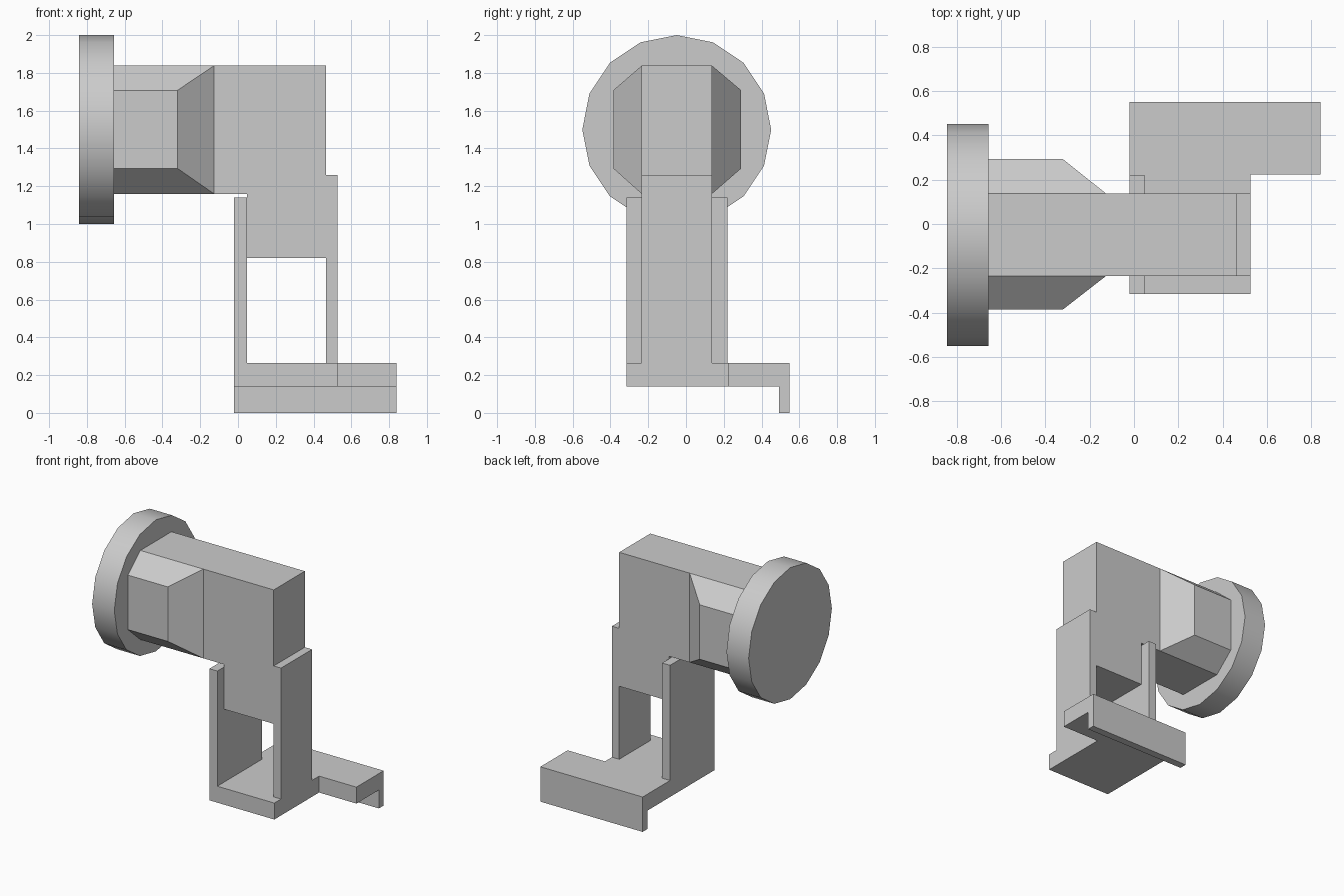
import bpy, bmesh, math
from mathutils import Matrix, Vector

cube = bpy.data.objects.get("Cube")
if cube:
    bpy.data.objects.remove(cube, do_unlink=True)

GREY = (0.6, 0.6, 0.6, 1.0)
grey = bpy.data.materials.new("plain grey")
grey.use_nodes = True
grey.diffuse_color = GREY
grey.node_tree.nodes["Principled BSDF"].inputs["Base Color"].default_value = GREY


def finish(name, bm):
    """Turn a bmesh into a grey object."""
    bmesh.ops.recalc_face_normals(bm, faces=bm.faces)
    mesh = bpy.data.meshes.new(name)
    bm.to_mesh(mesh)
    bm.free()
    mesh.materials.append(grey)
    obj = bpy.data.objects.new(name, mesh)
    bpy.context.collection.objects.link(obj)
    return obj


def extrude(name, points, direction):
    """Extrude a flat outline along a vector."""
    bm = bmesh.new()
    face = bm.faces.new([bm.verts.new(p) for p in points])
    result = bmesh.ops.extrude_face_region(bm, geom=[face], use_keep_orig=True)
    moved = [v for v in result["geom"] if isinstance(v, bmesh.types.BMVert)]
    bmesh.ops.translate(bm, verts=moved, vec=Vector(direction))
    return finish(name, bm)


def box(name, x, y, z):
    outline = [(x[0], y[0], z[0]), (x[1], y[0], z[0]), (x[1], y[1], z[0]), (x[0], y[1], z[0])]
    return extrude(name, outline, (0, 0, z[1] - z[0]))


# Main levels shared by the parts
FRONT, BACK = -0.235, 0.138
DECK_LOW, DECK_TOP = 0.14, 0.265
LEFT, RIGHT = 0.84, -0.02
WHEEL_IN, WHEEL_OUT = -0.656, -0.842
LOW, TOP = 1.16, 1.838

# Body with its hanging block and long left leg, one stepped outline
outline = [(WHEEL_IN, LOW), (0.047, LOW), (0.047, 0.82), (0.465, 0.82),
           (0.465, DECK_TOP), (0.526, DECK_TOP), (0.526, 1.26),
           (0.465, 1.26), (0.465, TOP), (WHEEL_IN, TOP)]
extrude("body", [(x, FRONT, z) for x, z in outline], (0, BACK - FRONT, 0))


# Tapered swellings on both sides of the body
def swelling(name, inner, outer):
    bm = bmesh.new()
    rings = []
    for y, end, low, high in ((inner, -0.127, LOW, TOP), (outer, -0.32, 1.294, 1.708)):
        corners = ((WHEEL_IN, low), (end, low), (end, high), (WHEEL_IN, high))
        rings.append([bm.verts.new((x, y, z)) for x, z in corners])
    base, cap = rings
    bm.faces.new(cap)
    for i in range(4):
        j = (i + 1) % 4
        bm.faces.new((base[i], base[j], cap[j], cap[i]))
    bm.faces.new(base)
    finish(name, bm)


swelling("front_swelling", FRONT, -0.385)
swelling("back_swelling", BACK, 0.292)

# Round end disc
bm = bmesh.new()
spin = Matrix.Rotation(math.pi / 2, 4, 'Y')
place = Matrix.Translation(((WHEEL_IN + WHEEL_OUT) / 2, -0.049, 1.5))
bmesh.ops.create_cone(bm, cap_ends=True, segments=16, radius1=0.5, radius2=0.5,
                      depth=WHEEL_IN - WHEEL_OUT, matrix=place @ spin)
disc = finish("end_disc", bm)
bpy.ops.object.select_all(action='DESELECT')
disc.select_set(True)
bpy.context.view_layer.objects.active = disc
bpy.ops.object.shade_smooth_by_angle(angle=math.radians(30))

# Foot plate with its rear arm
deck = [(RIGHT, -0.315), (0.526, -0.315), (0.526, 0.222), (LEFT, 0.222),
        (LEFT, 0.549), (RIGHT, 0.549)]
extrude("foot_plate", [(x, y, DECK_LOW) for x, y in deck], (0, 0, DECK_TOP - DECK_LOW))

# Lip under the rear edge and upright wall on the right
box("rear_lip", (RIGHT, LEFT), (0.492, 0.549), (0, DECK_LOW))
box("right_wall", (RIGHT, 0.047), (-0.315, 0.22), (DECK_TOP, 1.14))
